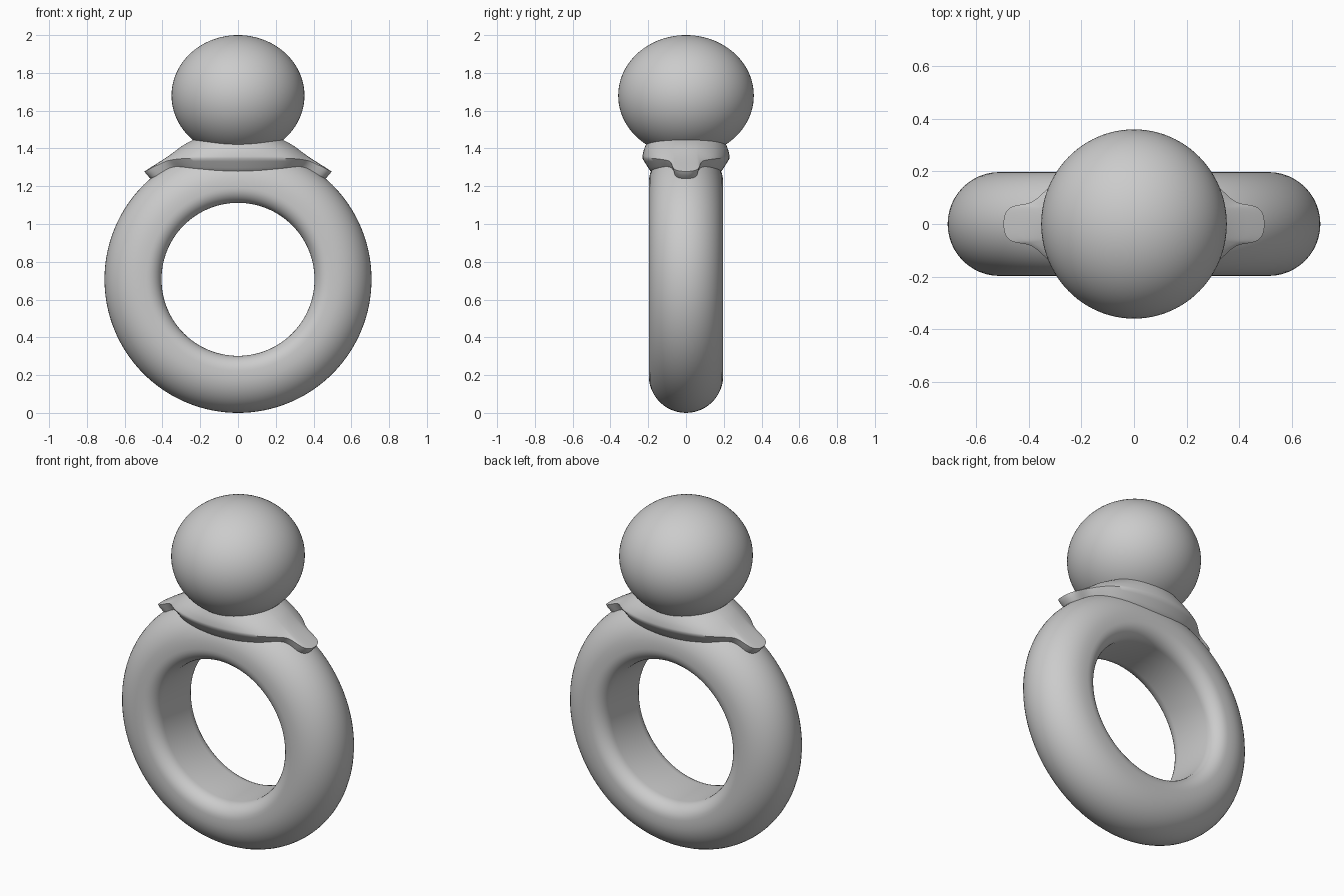
import bpy, bmesh, math
from math import sin, cos, pi, atan2

if "Cube" in bpy.data.objects:
    bpy.data.objects.remove(bpy.data.objects["Cube"])


def make_object(name, bm, angle=40):
    bmesh.ops.recalc_face_normals(bm, faces=bm.faces)
    me = bpy.data.meshes.new(name)
    bm.to_mesh(me)
    bm.free()
    ob = bpy.data.objects.new(name, me)
    bpy.context.collection.objects.link(ob)
    bpy.ops.object.select_all(action='DESELECT')
    ob.select_set(True)
    bpy.context.view_layer.objects.active = ob
    bpy.ops.object.shade_smooth_by_angle(angle=math.radians(angle))
    return ob


def bridge(bm, a, b):
    n = len(a)
    for i in range(n):
        bm.faces.new((a[i], a[(i + 1) % n], b[(i + 1) % n], b[i]))


# Band: D-shaped section (round outside, softened flat inside) swept round y
def arc(cr, cy, rr, ry, a0, a1, n):
    return [(cr + rr * cos(a0 + (a1 - a0) * i / n), cy + ry * sin(a0 + (a1 - a0) * i / n))
            for i in range(n + 1)]


section = arc(0.51, 0, 0.197, 0.197, -pi / 2, pi / 2, 24)
section += arc(0.485, 0.117, 0.08, 0.08, pi / 2, pi, 8)
section += arc(0.485, -0.117, 0.08, 0.08, pi, 1.5 * pi, 8)
bm = bmesh.new()
N = 128
loops = [[bm.verts.new((r * cos(2 * pi * k / N), y, 0.707 + r * sin(2 * pi * k / N)))
          for r, y in section] for k in range(N)]
for k in range(N):
    bridge(bm, loops[k], loops[(k + 1) % N])
make_object("ring_band", bm)

# Ball: slightly flattened sphere
bm = bmesh.new()
bmesh.ops.create_uvsphere(bm, u_segments=96, v_segments=48, radius=1)
for v in bm.verts:
    v.co = (v.co.x * 0.352, v.co.y * 0.359, 1.68 + v.co.z * 0.32)
make_object("ball_stone", bm)

# Setting: collar lofted from an oval neck to an outline with two end tabs
quarter = [(0.5, 0), (0.496, 0.042), (0.468, 0.071), (0.42, 0.074), (0.38, 0.086),
           (0.35, 0.115), (0.31, 0.153), (0.25, 0.19), (0.14, 0.223), (0, 0.236)]
half = quarter + [(-x, y) for x, y in quarter[-2::-1]]
outline = half + [(x, -y) for x, y in half[-2:0:-1]]


def lerp_table(x, table):
    x = abs(x)
    for (x0, z0), (x1, z1) in zip(table, table[1:]):
        if x <= x1:
            return z0 + (z1 - z0) * (x - x0) / (x1 - x0)
    return table[-1][1]


ridge_z = [(0, 1.348), (0.3, 1.348), (0.38, 1.335), (0.5, 1.277)]
under_z = [(0, 1.28), (0.25, 1.288), (0.35, 1.298), (0.39, 1.28), (0.5, 1.235)]
bm = bmesh.new()
levels = []
for rx, ry, z in [(0.18, 0.15, 1.46), (0.235, 0.205, 1.447), (0.3, 0.219, 1.415)]:
    angs = [atan2(y / 0.236, x / 0.4) for x, y in outline]
    levels.append([bm.verts.new((rx * cos(a), ry * sin(a), z)) for a in angs])
angs = [atan2(y / 0.236, x / 0.4) for x, y in outline]
levels.append([bm.verts.new((0.36 * cos(a), 0.232 * sin(a), 1.384 - 0.022 * cos(a) ** 6))
               for a in angs])
levels.append([bm.verts.new((x, y, lerp_table(x, ridge_z))) for x, y in outline])
levels.append([bm.verts.new((x * 0.92, y * 0.82, lerp_table(x, under_z))) for x, y in outline])
levels.append([bm.verts.new((x * 0.6, y * 0.5, 1.22)) for x, y in outline])
for a, b in zip(levels, levels[1:]):
    bridge(bm, a, b)
bm.faces.new(levels[0])
bm.faces.new(levels[-1])
crease = bm.edges.layers.float.new("crease_edge")
for lev in (levels[1], levels[4], levels[5]):
    for i, v in enumerate(lev):
        bm.edges.get((v, lev[(i + 1) % len(lev)]))[crease] = 0.7
setting = make_object("setting_collar", bm, 60)
sub = setting.modifiers.new("smooth", 'SUBSURF')
sub.levels = sub.render_levels = 2
